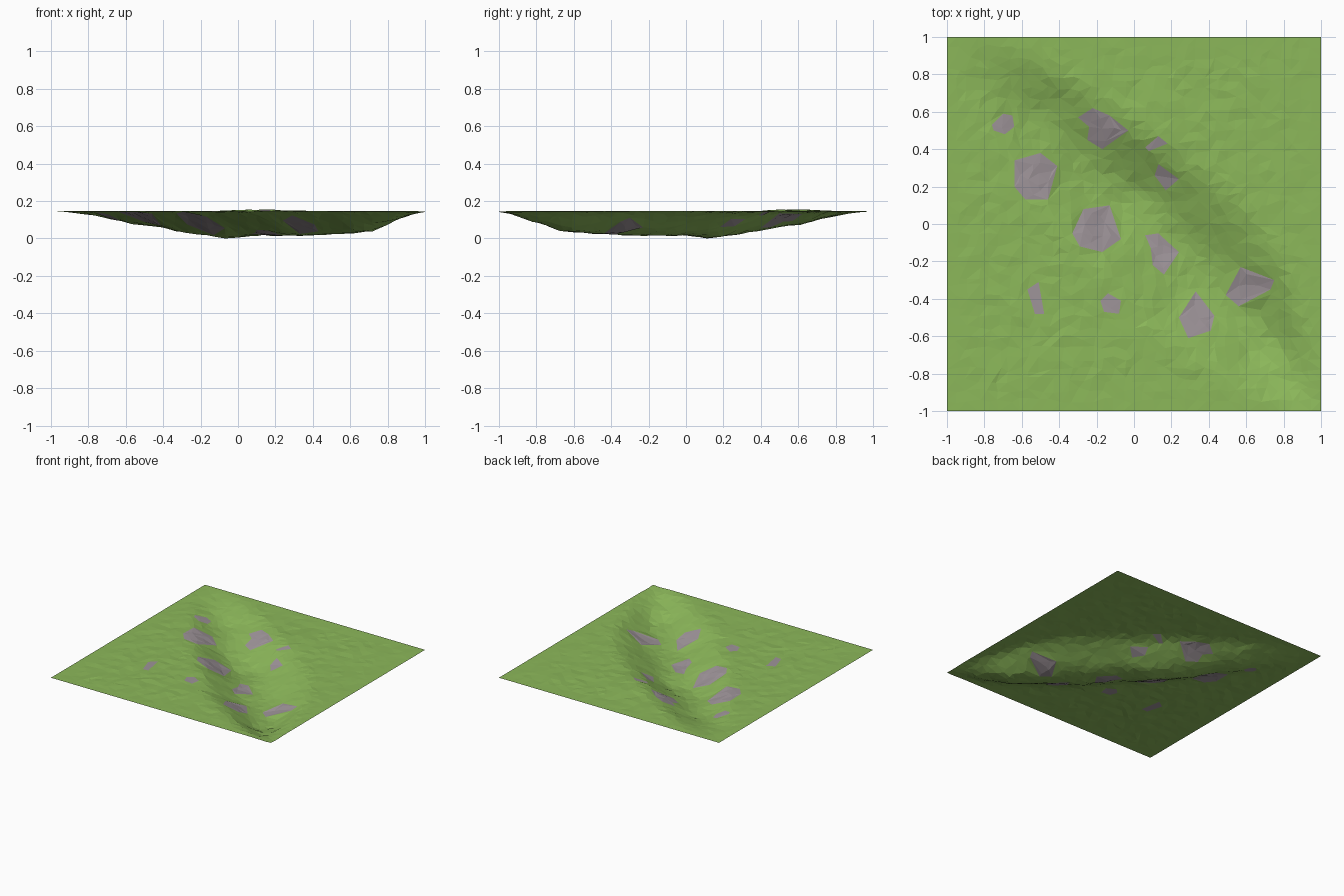
import bpy, bmesh, math, random
from mathutils import Vector
from mathutils.geometry import delaunay_2d_cdt, intersect_point_line

if "Cube" in bpy.data.objects:
    bpy.data.objects.remove(bpy.data.objects["Cube"])

random.seed(4)
RIM = 0.145
N = 36

# valley stations along the diagonal: position, centre offset, floor height, left edge, right edge
VALLEY = [
    (-.95, .00, .145, -.10, .12), (-.81, .03, .132, -.25, .30), (-.70, .04, .110, -.28, .40),
    (-.55, .06, .070, -.34, .48), (-.44, .07, .063, -.38, .52), (-.31, .04, .035, -.42, .56),
    (-.075, .09, .000, -.46, .64), (.05, .10, .018, -.48, .70), (.31, .08, .015, -.52, .72),
    (.55, .10, .028, -.42, .60), (.66, .04, .035, -.36, .48), (.80, .00, .090, -.28, .34),
    (.90, .00, .125, -.18, .20), (1.0, .00, .145, -.10, .10)]

# outlines of the bare rock patches
PATCHES = [
    [(-.76, .53), (-.70, .59), (-.65, .58), (-.64, .52), (-.69, .48), (-.75, .50)],
    [(-.64, .34), (-.50, .38), (-.41, .31), (-.46, .13), (-.58, .13), (-.64, .20)],
    [(-.30, .57), (-.22, .62), (-.13, .58), (-.03, .50), (-.17, .40), (-.25, .45), (-.24, .52)],
    [(.06, .41), (.13, .47), (.18, .43), (.08, .39)],
    [(.11, .26), (.13, .32), (.24, .24), (.17, .18)],
    [(-.33, -.05), (-.27, .08), (-.13, .10), (-.07, -.08), (-.17, -.15), (-.29, -.12)],
    [(.06, -.06), (.13, -.05), (.24, -.15), (.16, -.27), (.10, -.22), (.09, -.13)],
    [(-.57, -.35), (-.51, -.31), (-.48, -.48), (-.53, -.48)],
    [(-.18, -.41), (-.14, -.37), (-.07, -.41), (-.08, -.48), (-.16, -.47)],
    [(.24, -.50), (.33, -.36), (.43, -.49), (.41, -.57), (.29, -.61)],
    [(.49, -.38), (.57, -.23), (.75, -.30), (.73, -.35), (.56, -.44)]]


def station(u):
    u = max(VALLEY[0][0], min(VALLEY[-1][0], u))
    for a, b in zip(VALLEY, VALLEY[1:]):
        if u <= b[0]:
            t = (u - a[0]) / (b[0] - a[0])
            return [p + (q - p) * t for p, q in zip(a, b)][1:]


def height(x, y):
    centre, floor, left, right = station((x - y) / 2)
    v = x + y - centre
    d = v / (right - centre) if v > 0 else v / (left - centre)
    d = min(1, max(0, (d - 0.06) / 0.94))
    z = floor + (RIM - floor) * d * d * (3 - 2 * d)
    edge = min(1, max(0, 1 - max(abs(x), abs(y))) / 0.15)
    z += edge * 0.010 * math.exp(-((x - .12) ** 2 + (y - .56) ** 2) / 0.025)
    z += edge * random.uniform(-.003, .003) * (1 if floor < RIM else .4)
    return max(0, z)


def inside(p, poly):
    hit = False
    for (ax, ay), (bx, by) in zip(poly, poly[1:] + poly[:1]):
        if (ay > p.y) != (by > p.y) and p.x < (bx - ax) * (p.y - ay) / (by - ay) + ax:
            hit = not hit
    return hit


def near_outline(p):
    for poly in PATCHES:
        for a, b in zip(poly, poly[1:] + poly[:1]):
            a, b = Vector(a), Vector(b)
            q, t = intersect_point_line(p, a, b)
            q = a.lerp(b, min(1, max(0, t)))
            if (Vector((q.x, q.y)) - p).length < 0.02:
                return True
    return False


# patch outlines become fixed edges of the ground triangulation
points, edges = [], []
for poly in PATCHES:
    base, n = len(points), len(poly)
    points += [Vector(c) for c in poly]
    edges += [(base + i, base + (i + 1) % n) for i in range(n)]

# jittered grid fills the rest of the square
step = 2 / N
for i in range(N + 1):
    for j in range(N + 1):
        p = Vector((-1 + i * step, -1 + j * step))
        if 0 < i < N and 0 < j < N:
            p += Vector((random.uniform(-.3, .3), random.uniform(-.3, .3))) * step
        if not near_outline(p):
            points.append(p)

verts, _, faces, *_ = delaunay_2d_cdt(points, edges, [], 0, 1e-5)
mesh = bpy.data.meshes.new("valley_ground")
mesh.from_pydata([(p.x, p.y, height(p.x, p.y)) for p in verts], [], faces)

for name, colour in (("grass green", (.262, .479, .102, 1)), ("rock grey", (.342, .296, .319, 1))):
    mat = bpy.data.materials.new(name)
    mat.diffuse_color = colour
    mat.use_nodes = True
    mat.node_tree.nodes["Principled BSDF"].inputs["Base Color"].default_value = mat.diffuse_color
    mesh.materials.append(mat)

# rock colour inside the outlines, normals upward
for f in mesh.polygons:
    f.material_index = int(any(inside(f.center, poly) for poly in PATCHES))
bm = bmesh.new()
bm.from_mesh(mesh)
bmesh.ops.reverse_faces(bm, faces=[f for f in bm.faces if f.normal.z < 0])
bm.to_mesh(mesh)
bm.free()

ground = bpy.data.objects.new("valley_ground", mesh)
bpy.context.collection.objects.link(ground)
